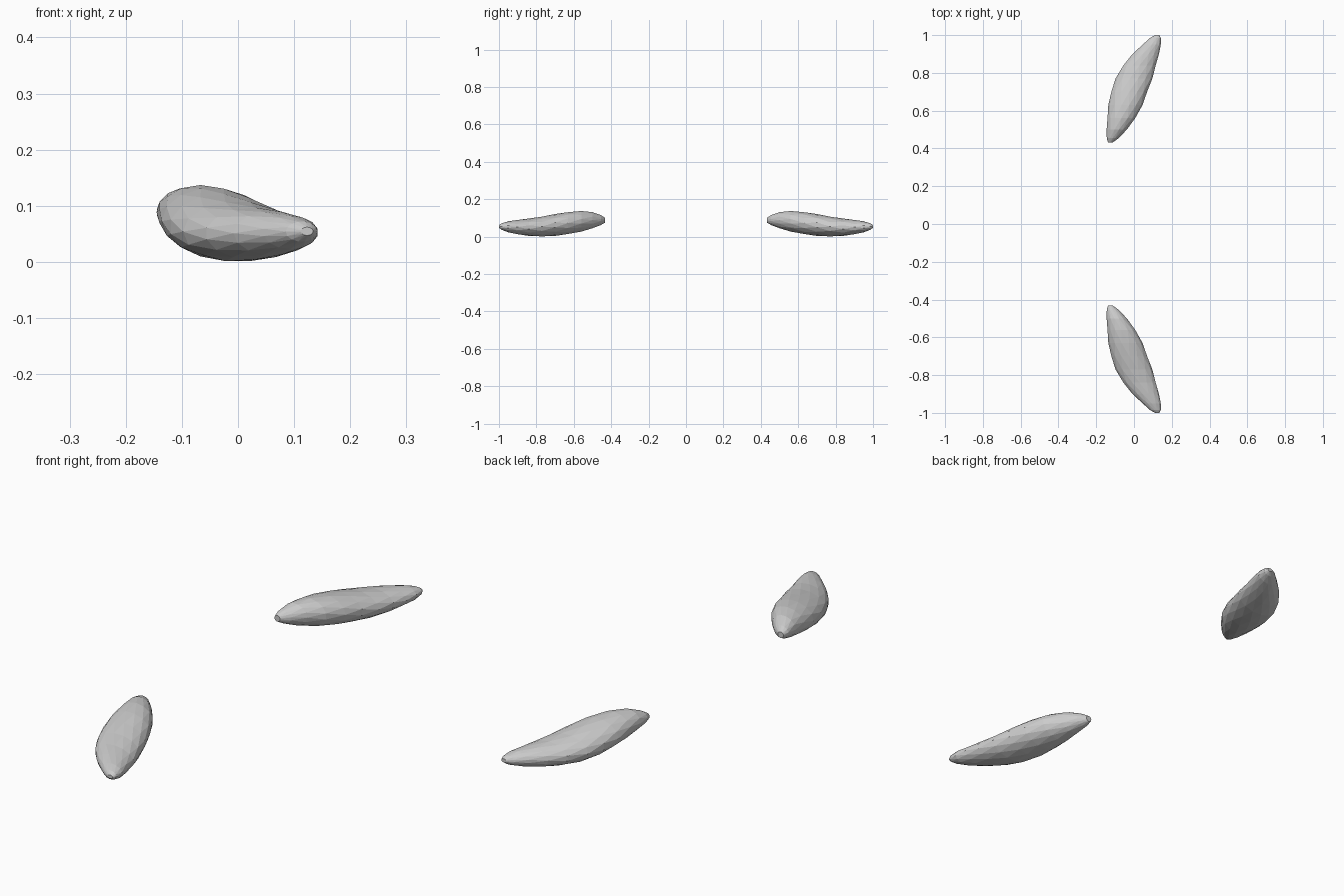
import bpy, bmesh, math

if "Cube" in bpy.data.objects:
    bpy.data.objects.remove(bpy.data.objects["Cube"])

SIDES = 14
# stations along the pod: y, x min, x max, z min, z max
SECTIONS = [
    (0.432, -0.138, -0.112, 0.075, 0.100),
    (0.455, -0.145, -0.080, 0.062, 0.115),
    (0.50, -0.145, -0.038, 0.044, 0.132),
    (0.56, -0.142, 0.008, 0.027, 0.137),
    (0.63, -0.136, 0.045, 0.013, 0.132),
    (0.70, -0.122, 0.072, 0.004, 0.121),
    (0.77, -0.098, 0.097, 0.000, 0.108),
    (0.84, -0.058, 0.117, 0.004, 0.097),
    (0.90, -0.008, 0.132, 0.012, 0.090),
    (0.95, 0.045, 0.143, 0.023, 0.082),
    (0.985, 0.085, 0.142, 0.036, 0.072),
    (1.0, 0.112, 0.134, 0.047, 0.062),
]


def pod(name, side):
    bm = bmesh.new()
    rings = []
    for i, (y, x0, x1, z0, z1) in enumerate(SECTIONS):
        ring = []
        for k in range(SIDES):
            # alternate rings are twisted half a step for irregular facets
            a = 2 * math.pi * (k + 0.5 * (i % 2)) / SIDES
            x = (x0 + x1) / 2 + (x1 - x0) / 2 * math.cos(a)
            z = (z0 + z1) / 2 + (z1 - z0) / 2 * math.sin(a)
            ring.append(bm.verts.new((x, side * y, z)))
        rings.append(ring)
    # triangle bands between stations
    for i in range(len(rings) - 1):
        a, b = rings[i], rings[i + 1]
        for k in range(SIDES):
            n = (k + 1) % SIDES
            if i % 2 == 0:
                bm.faces.new((a[k], a[n], b[k]))
                bm.faces.new((a[n], b[n], b[k]))
            else:
                bm.faces.new((a[k], b[n], b[k]))
                bm.faces.new((a[k], a[n], b[n]))
    # blunt tips
    bm.faces.new(rings[0])
    bm.faces.new(rings[-1])
    bmesh.ops.recalc_face_normals(bm, faces=bm.faces)
    mesh = bpy.data.meshes.new(name)
    bm.to_mesh(mesh)
    bm.free()
    bpy.context.collection.objects.link(bpy.data.objects.new(name, mesh))


# mirrored pair
pod("rear_pod", 1)
pod("front_pod", -1)
